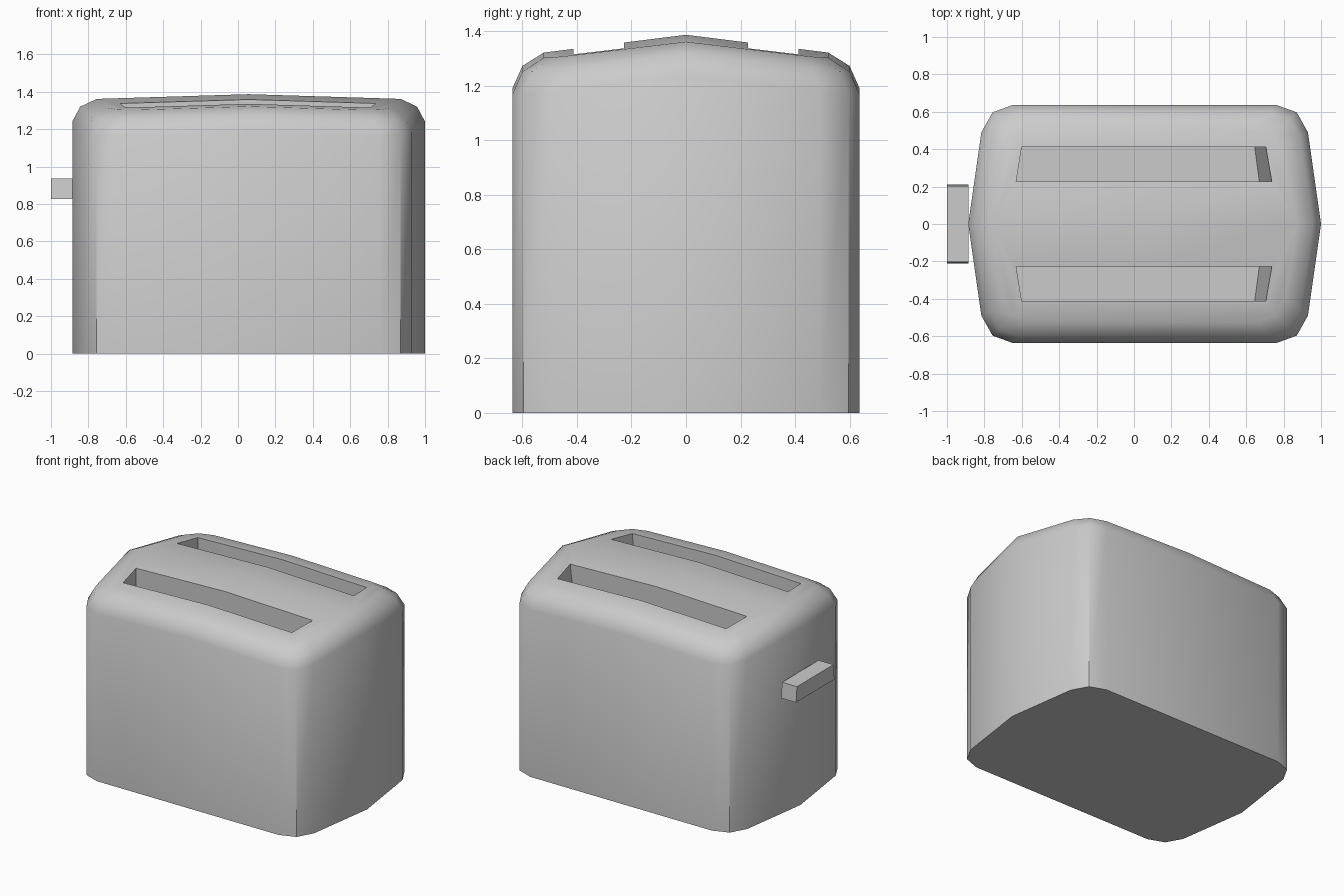
import bpy, bmesh, math

if "Cube" in bpy.data.objects:
    bpy.data.objects.remove(bpy.data.objects["Cube"])

CX = 0.057  # body centre in x


def make(name, verts, faces):
    bm = bmesh.new()
    vs = [bm.verts.new(v) for v in verts]
    for f in faces:
        bm.faces.new([vs[i] for i in f])
    bmesh.ops.recalc_face_normals(bm, faces=bm.faces)
    me = bpy.data.meshes.new(name)
    bm.to_mesh(me)
    bm.free()
    ob = bpy.data.objects.new(name, me)
    bpy.context.collection.objects.link(ob)
    return ob


def prism(name, bottom, top, z0, z1):
    n = len(bottom)
    verts = [(x, y, z0) for x, y in bottom] + [(x, y, z1) for x, y in top]
    faces = [range(n), range(n, 2 * n)]
    faces += [(i, (i + 1) % n, n + (i + 1) % n, n + i) for i in range(n)]
    return make(name, verts, faces)


# Body: one quadrant of the plan, mirrored to a full outline
q = [(0.943, 0), (0.873, 0.49), (0.813, 0.597), (0.703, 0.637), (0, 0.637)]
half = q + [(-x, y) for x, y in q[-2::-1]]
plan = half + [(x, -y) for x, y in half[-2:0:-1]]
n = len(plan)


def crown(x, y, base):
    return base - 0.125 * abs(y) - 0.031 * abs(x)


verts = [(CX + x, y, 0) for x, y in plan]
for sx, sy, base in [(1, 1, 1.27), (0.955, 0.942, 1.348), (0.862, 0.82, 1.387)]:
    verts += [(CX + x * sx, y * sy, crown(x * sx, y * sy, base)) for x, y in plan]
verts.append((CX, 0, 1.387))
faces = [range(n)]
for r in range(3):
    for i in range(n):
        j = (i + 1) % n
        faces.append((r * n + i, r * n + j, (r + 1) * n + j, (r + 1) * n + i))
# crowned top in four flat quarters
for k in range(4):
    faces.append([4 * n] + [3 * n + (k * 4 + i) % n for i in range(5)])
body = make("toaster_body", verts, faces)

# Bread slots
for s, tag in ((-1, "front"), (1, "back")):
    yi, yo = 0.227 * s, 0.413 * s
    bottom = [(-0.63, yi), (0.67, yi), (0.645, yo), (-0.60, yo)]
    top = [(-0.63, yi), (0.75, yi), (0.72, yo), (-0.60, yo)]
    cutter = prism(tag + "_slot_cutter", bottom, top, 0.75, 1.45)
    cutter.hide_render = True
    mod = body.modifiers.new(tag + "_slot", 'BOOLEAN')
    mod.object = cutter
    mod.operation = 'DIFFERENCE'
    mod.solver = 'EXACT'
    bpy.context.view_layer.objects.active = body
    bpy.ops.object.select_all(action='DESELECT')
    body.select_set(True)
    bpy.ops.object.modifier_apply(modifier=mod.name)
    bpy.data.objects.remove(cutter)

bpy.ops.object.select_all(action='DESELECT')
body.select_set(True)
bpy.context.view_layer.objects.active = body
bpy.ops.object.shade_smooth_by_angle(angle=math.radians(40))

# Lever, slightly narrower at the top
x0, x1 = -1.0, -0.885
prism("lever",
      [(x0, -0.212), (x1, -0.212), (x1, 0.212), (x0, 0.212)],
      [(x0, -0.202), (x1, -0.202), (x1, 0.202), (x0, 0.202)], 0.828, 0.935)
